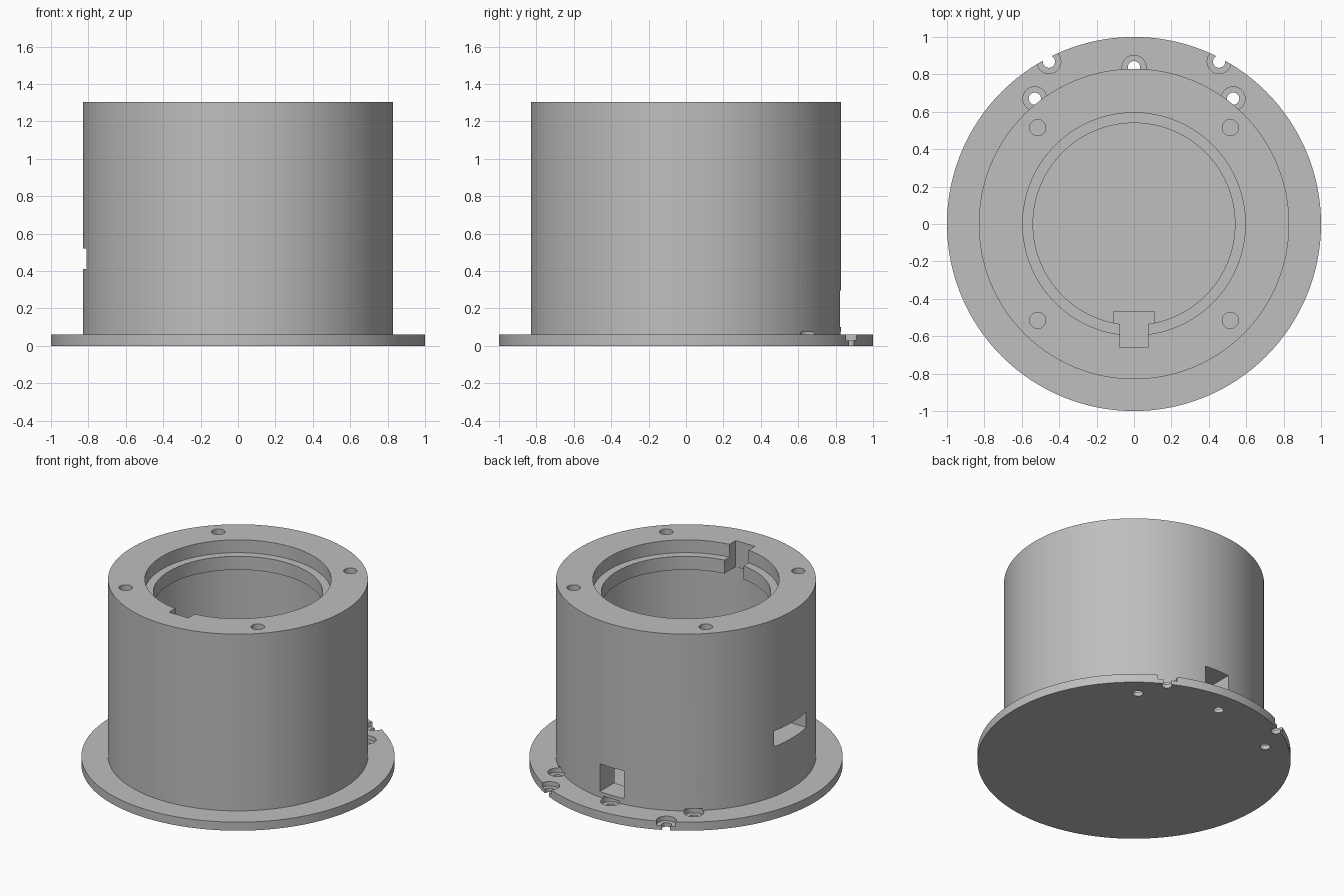
import bpy, bmesh, math
from mathutils import Vector

cube = bpy.data.objects.get("Cube")
if cube:
    bpy.data.objects.remove(cube, do_unlink=True)

grey = bpy.data.materials.new("plain_grey")
grey.use_nodes = True
COLOUR = (0.52, 0.52, 0.52, 1)
grey.diffuse_color = COLOUR
grey.node_tree.nodes["Principled BSDF"].inputs["Base Color"].default_value = COLOUR

BASE, TOP = 0.06, 1.305
OUTER, CAVITY, LIP, RECESS = 0.83, 0.67, 0.54, 0.595
LIP_TOP, LIP_BOTTOM = 1.215, 1.12


def finish(name, bm):
    bmesh.ops.recalc_face_normals(bm, faces=bm.faces)
    mesh = bpy.data.meshes.new(name)
    bm.to_mesh(mesh)
    bm.free()
    mesh.materials.append(grey)
    obj = bpy.data.objects.new(name, mesh)
    bpy.context.collection.objects.link(obj)
    return obj


def revolve(name, profile, steps, centre=(0, 0)):
    """Spin a closed (radius, z) profile about a vertical axis."""
    bm = bmesh.new()
    verts = [bm.verts.new((r, 0, z)) for r, z in profile]
    edges = [bm.edges.new(pair) for pair in zip(verts, verts[1:])]
    bmesh.ops.spin(bm, geom=verts + edges, cent=(0, 0, 0), axis=(0, 0, 1),
                   angle=math.tau, steps=steps)
    bmesh.ops.remove_doubles(bm, verts=bm.verts, dist=1e-5)
    bmesh.ops.translate(bm, verts=bm.verts, vec=(*centre, 0))
    return finish(name, bm)


def box(name, low, high):
    bm = bmesh.new()
    bmesh.ops.create_cube(bm, size=1)
    low, high = Vector(low), Vector(high)
    bmesh.ops.scale(bm, verts=bm.verts, vec=high - low)
    bmesh.ops.translate(bm, verts=bm.verts, vec=(low + high) / 2)
    return finish(name, bm)


def cut(target, cutter):
    mod = target.modifiers.new("cut", "BOOLEAN")
    mod.operation = "DIFFERENCE"
    mod.solver = "EXACT"
    mod.object = cutter
    cutter.hide_render = True
    bpy.context.view_layer.objects.active = target
    bpy.ops.object.modifier_apply(modifier=mod.name)
    bpy.data.objects.remove(cutter, do_unlink=True)


# Flanged cup with a recessed inner lip
housing = revolve("flanged_housing", [
    (0, 0), (1, 0), (1, BASE), (OUTER, BASE), (OUTER, TOP), (RECESS, TOP),
    (RECESS, LIP_TOP), (LIP, LIP_TOP), (LIP, LIP_BOTTOM),
    (CAVITY, LIP_BOTTOM), (CAVITY, BASE), (0, BASE)], 128)

# Screw holes in the rim
for sx in (-1, 1):
    for sy in (-1, 1):
        cut(housing, revolve("screw_cutter", [
            (0, TOP - 0.2), (0.043, TOP - 0.2), (0.043, TOP + 0.1), (0, TOP + 0.1)],
            32, (sx * 0.515, sy * 0.515)))

# Counterbored mounting holes around the back of the flange
for centre in [(0, 0.838), (-0.455, 0.868), (0.455, 0.868), (-0.53, 0.67), (0.53, 0.67)]:
    cut(housing, revolve("bore_cutter", [
        (0, -0.1), (0.033, -0.1), (0.033, 0.028), (0.064, 0.028),
        (0.064, 0.075), (0, 0.075)], 32, centre))

# Key slot through the front of the lip, side slot and back window
cut(housing, box("key_cutter", (-0.075, -0.66, 1.05), (0.075, -0.4, 1.4)))
cut(housing, box("side_cutter", (-1.1, -0.18, 0.41), (-0.5, 0.18, 0.52)))
cut(housing, box("window_cutter", (-0.094, 0.5, 0.1), (0.094, 1.1, 0.295)))

# Inner block below the key slot
block = box("inner_block", (-0.11, -0.67, BASE - 0.01), (0.11, -0.465, 0.4))

bpy.ops.object.select_all(action="DESELECT")
housing.select_set(True)
bpy.context.view_layer.objects.active = housing
bpy.ops.object.shade_smooth_by_angle(angle=math.radians(30))
